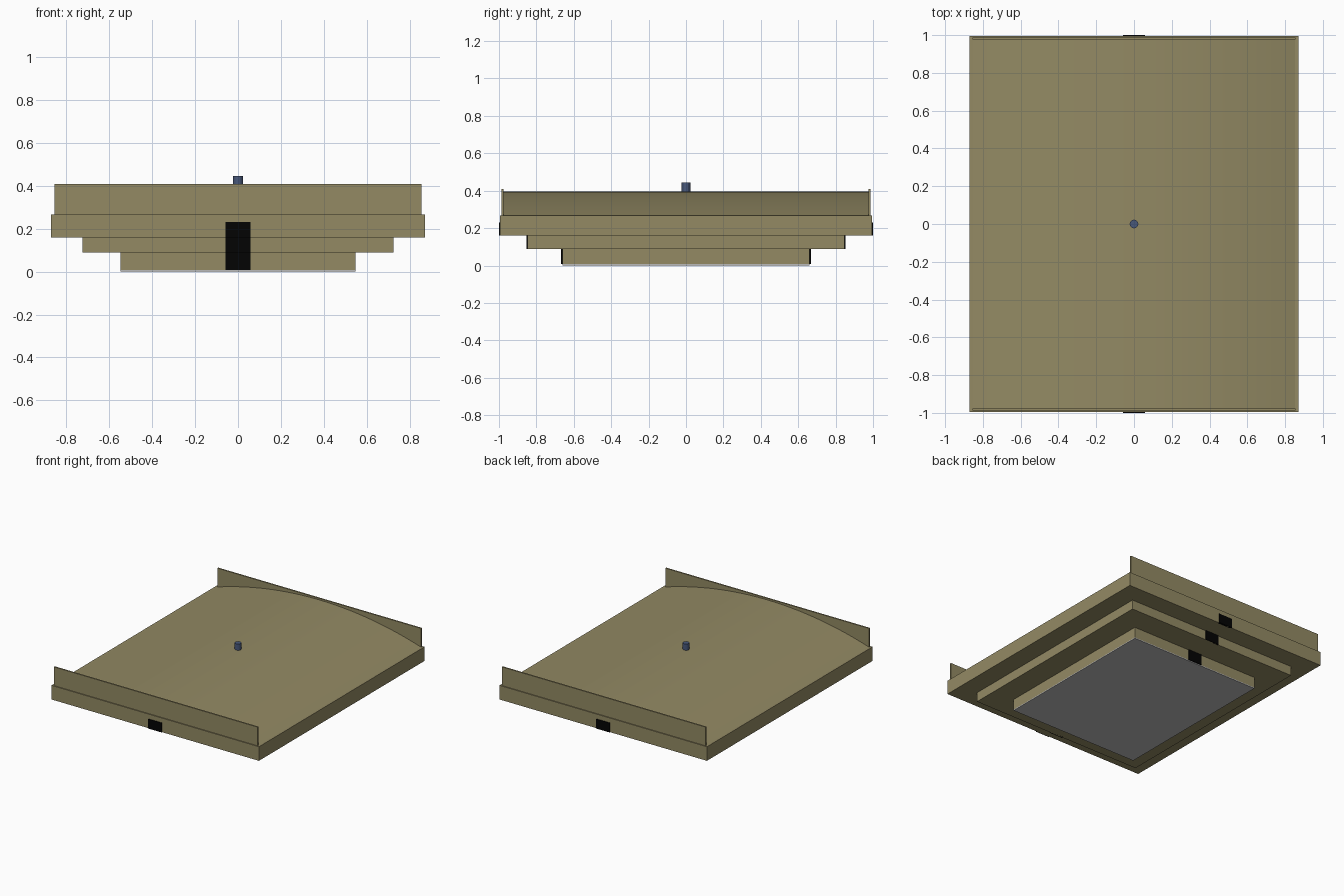
import bpy, bmesh, math

if "Cube" in bpy.data.objects:
    bpy.data.objects.remove(bpy.data.objects["Cube"])


def material(name, color):
    m = bpy.data.materials.new(name)
    m.diffuse_color = (*color, 1)
    m.use_nodes = True
    m.node_tree.nodes["Principled BSDF"].inputs["Base Color"].default_value = m.diffuse_color
    return m


OLIVE = material("olive_paint", (0.292, 0.254, 0.127))
BLACK = material("black_panel", (0.001, 0.001, 0.001))
BLUE = material("blue_steel", (0.065, 0.098, 0.195))
GREY = material("grey_plate", (0.5, 0.5, 0.5))


def finish(name, bm, mat):
    bmesh.ops.recalc_face_normals(bm, faces=bm.faces)
    mesh = bpy.data.meshes.new(name)
    bm.to_mesh(mesh)
    bm.free()
    mesh.materials.append(mat)
    ob = bpy.data.objects.new(name, mesh)
    bpy.context.collection.objects.link(ob)
    return ob


def box(name, x, y, z, mat):
    bm = bmesh.new()
    bmesh.ops.create_cube(bm, size=1)
    for v in bm.verts:
        v.co = [r[0] if c < 0 else r[1] for c, r in zip(v.co, (x, y, z))]
    return finish(name, bm, mat)


def arch(name, y0, y1, mat):
    # shallow circular arc extruded along y
    half, base, rise, n = 0.86, 0.265, 0.132, 32
    radius = (half ** 2 + rise ** 2) / (2 * rise)
    sweep = math.asin(half / radius)
    bm = bmesh.new()
    ring = []
    for i in range(n + 1):
        a = sweep * (2 * i / n - 1)
        ring.append(bm.verts.new((radius * math.sin(a), y0,
                                  base + rise - radius * (1 - math.cos(a)))))
    face = bm.faces.new(ring)
    out = bmesh.ops.extrude_face_region(bm, geom=[face])
    for v in out["geom"]:
        if isinstance(v, bmesh.types.BMVert):
            v.co.y = y1
    ob = finish(name, bm, mat)
    ob.data.shade_smooth()
    ob.data.set_sharp_from_angle(angle=math.radians(30))
    return ob


# Stepped base: half width, half depth, bottom, top, panel top
tiers = [("lower_tier", 0.547, 0.661, 0.007, 0.088, 0.088),
         ("middle_tier", 0.725, 0.848, 0.088, 0.160, 0.160),
         ("upper_tier", 0.872, 0.994, 0.160, 0.267, 0.231)]
for name, w, d, z0, z1, zp in tiers:
    box(name, (-w, w), (-d, d), (z0, z1), OLIVE)
    # Dark centre panels on both ends
    for s, side in ((-1, "front"), (1, "back")):
        ys = sorted((s * (d - 0.01), s * (d + 0.006)))
        box(f"{name}_{side}_panel", (-0.058, 0.058), ys, (z0, zp), BLACK)

# Bottom plate
box("bottom_plate", (-0.547, 0.547), (-0.661, 0.661), (0, 0.007), GREY)

# Arched roof in three abutting sections
for name, y0, y1 in (("front", -0.977, -0.478), ("middle", -0.478, 0.478),
                     ("back", 0.478, 0.977)):
    arch(f"{name}_roof_section", y0, y1, OLIVE)

# Upright end walls
for s, side in ((-1, "front"), (1, "back")):
    ys = sorted((s * 0.976, s * 0.987))
    box(f"{side}_end_wall", (-0.856, 0.856), ys, (0.267, 0.409), OLIVE)

# Centre knob
bm = bmesh.new()
bmesh.ops.create_cone(bm, cap_ends=True, segments=12, radius1=0.023,
                      radius2=0.023, depth=0.06)
bmesh.ops.translate(bm, verts=bm.verts, vec=(0, 0, 0.415))
finish("centre_knob", bm, BLUE)
